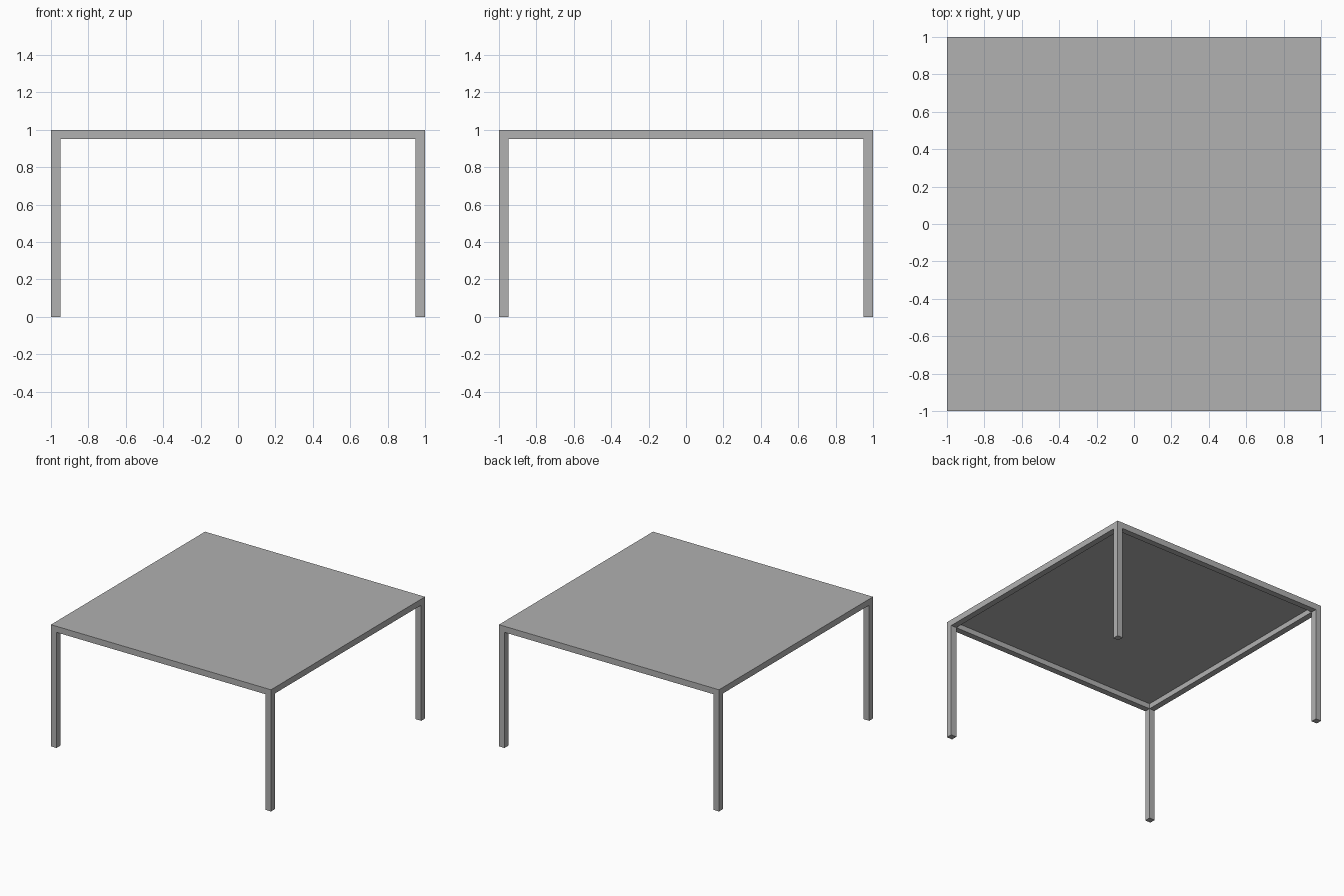
import bpy
from mathutils import Vector

cube = bpy.data.objects.get("Cube")
if cube:
    bpy.data.objects.remove(cube, do_unlink=True)

HALF = 1.0       # half the table width
HEIGHT = 1.0
BAR = 0.05       # square tube size of legs and rails
SHEET = 0.007    # thickness of the top panel

# One grey painted finish
grey = bpy.data.materials.new("grey_paint")
grey.use_nodes = True
colour = (0.44, 0.44, 0.44, 1)
grey.diffuse_color = colour
grey.node_tree.nodes["Principled BSDF"].inputs["Base Color"].default_value = colour


def box(name, low, high):
    """Add a box spanning two opposite corners."""
    low, high = Vector(low), Vector(high)
    bpy.ops.mesh.primitive_cube_add(size=1)
    obj = bpy.context.object
    obj.name = name
    for v in obj.data.vertices:
        v.co = (low + high) / 2 + v.co * (high - low)
    obj.data.materials.append(grey)
    return obj


inner = HALF - BAR
rail_top = HEIGHT - SHEET
rail_low = HEIGHT - BAR

# Thin top panel
box("table_top", (-HALF, -HALF, rail_top), (HALF, HALF, HEIGHT))

# Legs at the corners, flush with the outer edges
for side, x in (("right", -HALF), ("left", inner)):
    for end, y in (("front", -HALF), ("back", inner)):
        box(f"{end}_{side}_leg", (x, y, 0), (x + BAR, y + BAR, rail_top))

# Rails between the legs under the panel
for name, p in (("right", -HALF), ("left", inner)):
    box(f"{name}_rail", (p, -inner, rail_low), (p + BAR, inner, rail_top))
for name, p in (("front", -HALF), ("back", inner)):
    box(f"{name}_rail", (-inner, p, rail_low), (inner, p + BAR, rail_top))
